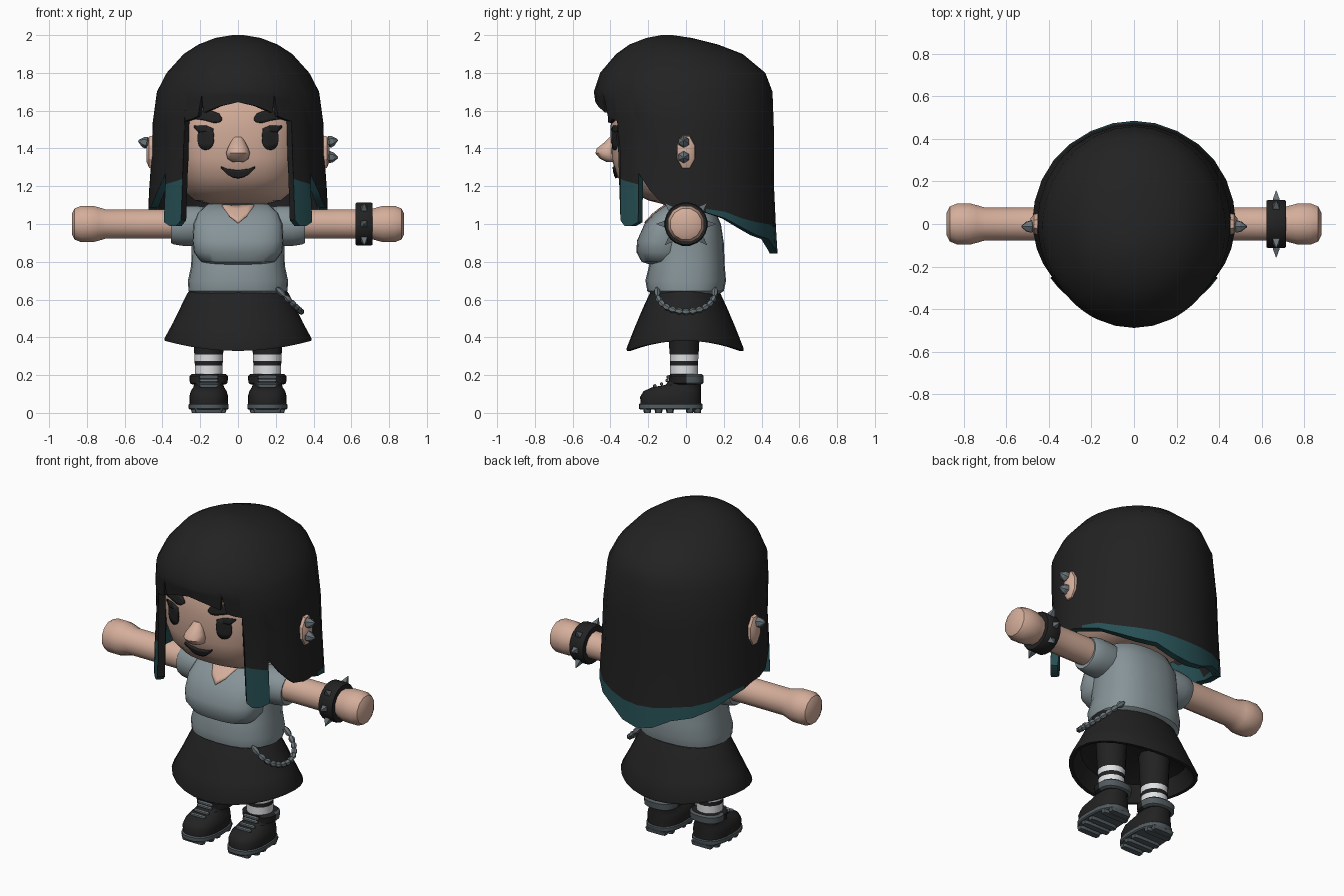
import bpy, bmesh, math
from mathutils import Vector
from mathutils.bvhtree import BVHTree

if "Cube" in bpy.data.objects:
    bpy.data.objects.remove(bpy.data.objects["Cube"])

def material(name, r, g, b):
    m = bpy.data.materials.new(name)
    m.diffuse_color = (r, g, b, 1)
    m.use_nodes = True
    m.node_tree.nodes["Principled BSDF"].inputs["Base Color"].default_value = m.diffuse_color
    return m

BLACK = material("black", .016, .016, .016)
SKIN = material("skin", .66, .42, .325)
SHIRT = material("shirt_grey", .24, .295, .315)
TEAL = material("teal", .02, .08, .09)
METAL = material("metal", .14, .17, .185)
SOLE = material("sole_grey", .085, .105, .115)
WHITE = material("sock_white", .75, .76, .78)

def build(name, verts, faces, mats, index=None, angle=40):
    me = bpy.data.meshes.new(name)
    me.from_pydata([tuple(v) for v in verts], [], faces)
    for m in mats:
        me.materials.append(m)
    if index:
        me.polygons.foreach_set("material_index", index)
    bm = bmesh.new()
    bm.from_mesh(me)
    bmesh.ops.recalc_face_normals(bm, faces=bm.faces)
    bm.to_mesh(me)
    bm.free()
    ob = bpy.data.objects.new(name, me)
    bpy.context.collection.objects.link(ob)
    bpy.ops.object.select_all(action='DESELECT')
    ob.select_set(True)
    bpy.context.view_layer.objects.active = ob
    if angle:
        bpy.ops.object.shade_smooth_by_angle(angle=math.radians(angle))
    return ob

def skin_rings(name, rings, mats, bands=None, angle=40):
    """Bridge equal rings of points and cap both ends."""
    n = len(rings[0])
    verts = [p for r in rings for p in r]
    faces, index = [], []
    for i in range(len(rings) - 1):
        for j in range(n):
            k = (j + 1) % n
            faces.append((i * n + j, i * n + k, (i + 1) * n + k, (i + 1) * n + j))
            index.append(bands[i] if bands else 0)
    faces += [tuple(range(n))[::-1], tuple(range(len(verts) - n, len(verts)))]
    index += [index[0], index[-1]]
    return build(name, verts, faces, mats, index, angle)

def loft(name, sections, mats, e=2.0, n=24, x=0):
    """Stack superellipse sections given as (z, half width, front y, back y)."""
    def sp(c):
        return math.copysign(abs(c) ** (2 / e), c)
    turn = [math.tau * j / n for j in range(n)]
    return skin_rings(name, [[(x + hw * sp(math.sin(a)), (yf + yb) / 2 - (yb - yf) / 2 * sp(math.cos(a)), z)
                              for a in turn] for z, hw, yf, yb in sections], mats)

def revolve(name, profile, base, direction, mats, n=16, bands=None, angle=40):
    """Turn a profile of (distance, radius) around an axis."""
    q = Vector(direction).to_track_quat('Z', 'Y')
    turn = [math.tau * (j + .5) / n for j in range(n)]
    rings = [[Vector(base) + q @ Vector((r * math.cos(a), r * math.sin(a), d)) for a in turn] for d, r in profile]
    return skin_rings(name, rings, mats, bands, angle)

def table(rows, t):
    """Interpolate rows keyed on a rising first column."""
    for a, b in zip(rows, rows[1:]):
        if t <= b[0]:
            f = max(0, (t - a[0]) / (b[0] - a[0]))
            return [p + (q - p) * f for p, q in zip(a[1:], b[1:])]
    return rows[-1][1:]

def decal(name, target, cols, mat, thick=.009, rows=4):
    """Thin plate hugging the front of a part; columns are (x, top z, bottom z)."""
    tree = BVHTree.FromPolygons([v.co for v in target.data.vertices],
                                [tuple(p.vertices) for p in target.data.polygons])
    verts, m = [], rows + 1
    for x, zt, zb in cols:
        for i in range(m):
            z = zt + (zb - zt) * i / rows
            hit = tree.ray_cast(Vector((x, -2, z)), Vector((0, 1, 0)))[0]
            verts.append((x, (hit.y if hit else -.1) - .003, z))
    faces = [(c * m + r, c * m + r + 1, c * m + m + r + 1, c * m + m + r)
             for c in range(len(cols) - 1) for r in range(rows)]
    mod = build(name, verts, faces, [mat]).modifiers.new("thickness", 'SOLIDIFY')
    mod.thickness, mod.offset = thick, 0

# Head, nose and neck
head = loft("head", [(1.105, .15, -.12, .2), (1.125, .23, -.2, .25), (1.17, .285, -.29, .3),
                     (1.25, .325, -.365, .33), (1.35, .355, -.395, .35), (1.5, .37, -.4, .36),
                     (1.65, .37, -.39, .36), (1.8, .28, -.3, .28), (1.88, .12, -.15, .12)], [SKIN], e=2.6, n=36)
loft("nose", [(1.328, .03, -.42, -.36), (1.345, .055, -.455, -.36), (1.375, .063, -.48, -.36),
              (1.4, .055, -.472, -.36), (1.43, .04, -.435, -.36), (1.46, .025, -.405, -.36)], [SKIN], n=12)
revolve("neck", [(0, .1), (.2, .1)], (0, 0, .97), (0, 0, 1), [SKIN])

# Eyes, lashes, brows and lips
for s in (-1, 1):
    eye = [(math.sin(math.radians(a)), .063 * abs(math.cos(math.radians(a))) ** .8) for a in range(-90, 91, 15)]
    decal("eye", head, [(s * .17 + .043 * u, 1.456 + h, 1.455 - h) for u, h in eye], BLACK)
    decal("eyelash", head, [(s * .13, 1.505, 1.495), (s * .17, 1.522, 1.49),
                            (s * .205, 1.522, 1.485), (s * .232, 1.52, 1.512)], BLACK)
    decal("eyebrow", head, [(s * .085, 1.562, 1.548), (s * .1, 1.585, 1.537), (s * .13, 1.597, 1.535),
                            (s * .17, 1.6, 1.547), (s * .22, 1.59, 1.555), (s * .26, 1.57, 1.56)], BLACK, .035)
decal("lips", head, [(-.09, 1.305, 1.298), (-.06, 1.292, 1.268), (-.03, 1.288, 1.25), (0, 1.284, 1.245),
                     (.03, 1.288, 1.25), (.06, 1.292, 1.268), (.09, 1.305, 1.298)], BLACK, .02)

# Hair: shell with fringe, two front locks and a long back with coloured tips
SHAPE = [(.84, -.45, .485, .48), (1.0, -.45, .475, .48), (1.2, -.45, .465, .47), (1.4, -.45, .465, .455),
         (1.58, -.47, .47, .452), (1.7, -.488, .458, .43), (1.8, -.455, .42, .378), (1.9, -.37, .3, .288),
         (1.95, -.3, .17, .21), (1.985, -.21, .03, .12), (2.0, -.13, -.07, .03)]
# Hem as angle from the front, bottom z, start of the tips
HEM = [(0, 1.645, 1.66), (12, 1.625, 1.64), (24, 1.59, 1.61), (26.5, 1.685, 1.69), (28, 1.57, 1.59),
       (33, 1.555, 1.57), (38.6, 1.545, 1.56), (39, 1.02, 1.24), (43, .99, 1.23), (49, .99, 1.22),
       (55, 1.01, 1.21), (55.4, 1.27, 1.4), (65, 1.17, 1.3), (74, 1.1, 1.24), (84, 1.085, 1.23),
       (93, 1.085, 1.2), (102, 1.06, 1.08), (115, 1.03, 1.065), (128, .98, 1.03), (141, .94, 1.01),
       (155, .92, 1.0), (168, .865, .985), (180, .845, .98)]
columns = [(-a, b, t) for a, b, t in HEM[:0:-1]] + HEM[:-1]

def hair_point(a, z, k=1):
    f, b, w = table(SHAPE, z)
    a = math.radians(a)
    return (k * w * math.sin(a), (f + b) / 2 - k * (b - f) / 2 * math.cos(a), z)

def drop(b, t):
    return [1.7, 1.7 + (t - 1.7) / 3, 1.7 + (t - 1.7) * 2 / 3, t, b]

rows = [[hair_point(a, z) for a, b, t in columns] for z in (2.0, 1.985, 1.95, 1.9, 1.85, 1.8, 1.75)]
rows += [[hair_point(a, drop(b, t)[i]) for a, b, t in columns] for i in range(5)]
rows += [[hair_point(a, drop(b, t)[i], .91) for a, b, t in columns] for i in (4, 3, 2, 1, 0)]
n = len(columns)
faces, index = [tuple(range(n))], [0]
for i in range(len(rows) - 1):
    for j in range(n):
        k = (j + 1) % n
        mid = min(abs(columns[j][0]), abs(columns[k][0]))
        tip = 38.9 < mid < 54.9 or mid > 100
        faces.append((i * n + j, i * n + k, (i + 1) * n + k, (i + 1) * n + j))
        index.append(int((i == 10 and tip) or (i in (11, 12) and mid > 38.9)))
build("hair", [p for r in rows for p in r], faces, [BLACK, TEAL], index, 35)

# Ears and ear studs
for s in (-1, 1):
    ear = revolve("ear", [(-.05, .04), (0, .055), (.03, .05), (.045, .03)], (s * .44, 0, 1.38), (s, 0, 0), [SKIN], n=8)
    for v in ear.data.vertices:
        v.co.z = 1.38 + (v.co.z - 1.38) * 1.8
    for z in ((1.43, 1.355) if s > 0 else (1.425,)):
        revolve("ear_stud", [(0, .012), (.02, .032), (.04, .026), (.065, .004)], (s * .465, -.012, z),
                (s, 0, .25 if z > 1.4 else -.05), [METAL], n=6, angle=0)

# Shirt body, bust and neckline
loft("shirt_body", [(.625, .235, -.17, .17), (.645, .262, -.205, .2), (.7, .265, -.215, .212),
                    (.78, .248, -.195, .205), (.9, .245, -.18, .2), (1.0, .24, -.16, .185),
                    (1.08, .2, -.12, .15), (1.115, .11, -.07, .1)], [SHIRT], e=2.4)
bust = loft("shirt_bust", [(.785, .14, -.19, 0), (.8, .195, -.235, 0), (.85, .233, -.262, 0), (.91, .24, -.26, 0),
                           (1.0, .235, -.22, 0), (1.06, .21, -.165, 0), (1.105, .16, -.1, 0)], [SHIRT], e=2.6, n=32)
decal("neckline", bust, [(-.085, 1.1, 1.095), (-.045, 1.1, 1.04), (0, 1.1, 1.005),
                         (.045, 1.1, 1.04), (.085, 1.1, 1.095)], SKIN)

# Sleeves and arms with rounded fists
for s in (-1, 1):
    revolve("sleeve", [(.14, .095), (.22, .108), (.29, .108), (.34, .1), (.355, .092), (.35, .07)],
            (0, 0, .99), (s, 0, 0), [SHIRT])
    revolve("arm", [(.2, .08), (.5, .08), (.7, .08), (.74, .092), (.77, .1), (.83, .1), (.865, .085), (.88, .055)],
            (0, 0, 1), (s, 0, 0), [SKIN], n=12)

# Spiked wristband
revolve("wristband", [(.622, .085), (.622, .11), (.63, .115), (.705, .115), (.713, .11), (.713, .085)],
        (0, 0, 1), (1, 0, 0), [BLACK], n=20)
for deg in (0, 45, 135, 180, 225, 315):
    d = (0, math.cos(math.radians(deg)), math.sin(math.radians(deg)))
    revolve("wristband_spike", [(.105, .022), (.118, .022), (.158, .001)], (.668, 0, 1), d, [METAL], n=4, angle=0)

# Flared skirt with a wavy hem
skirt = []
for t, w, d in ((0, .25, .17), (.1, .268, .19), (.33, .3, .225), (.65, .343, .27), (.96, .39, .31),
                (1, .388, .308), (1, .368, .288), (.7, .32, .25), (.5, .12, .1)):
    turn = [math.tau * j / 28 for j in range(28)]
    skirt.append([(w * math.sin(a), -.005 - d * math.cos(a), .66 - (.305 + .027 * math.cos(2 * a)) * t) for a in turn])
skin_rings("skirt", skirt, [BLACK])

# Hip chain
path = []
for i in range(14):
    a = math.pi * i / 13
    h = abs(math.sin(a)) ** .75
    path.append(Vector((.205 + .13 * h, -.155 * math.cos(a), .66 - .125 * h)))
for p, q in zip(path, path[1:]):
    size = (q - p).length
    revolve("chain_link", [(-.003, .007), (size * .3, .017), (size * .7, .017), (size + .003, .007)],
            p, q - p, [METAL], n=6)

for s in (-1, 1):
    x = s * .155
    # Striped sock leg
    revolve("leg", [(.15, .075), (.205, .075), (.25, .075), (.275, .076), (.308, .077), (.335, .08), (.56, .09)],
            (x, -.01, 0), (0, 0, 1), [BLACK, WHITE], bands=[0, 1, 0, 1, 0, 0])
    # Boot upper, sole, cuff, laces and treads
    loft("boot", [(.04, .1, -.24, .08), (.085, .103, -.243, .08), (.115, .095, -.225, .08), (.135, .082, -.18, .08),
                  (.148, .078, -.11, .08), (.17, .08, -.09, .08), (.2, .083, -.09, .082)], [BLACK], e=2.5, x=x)
    loft("sole", [(.018, .1, -.243, .083), (.024, .106, -.25, .088), (.045, .106, -.25, .088),
                  (.05, .1, -.243, .083)], [SOLE], e=2.5, x=x)
    cuff = loft("boot_cuff", [(.15, .085, -.07, .08), (.158, .1, -.085, .092), (.195, .102, -.09, .094),
                              (.205, .09, -.08, .085)], [BLACK, SOLE], e=2.5, x=x)
    for p in cuff.data.polygons:
        p.material_index = int(p.center.y > .012 and p.normal.z < .9)
    for y, z in ((-.165, .143), (-.13, .153), (-.1, .172), (-.094, .19)):
        revolve("lace", [(-.05, .006), (-.04, .01), (.04, .01), (.05, .006)], (x, y, z), (1, 0, 0), [METAL], n=6)
    for y, w in ((-.205, .075), (-.145, .095), (-.085, .095), (.02, .09), (.06, .07)):
        loft("sole_tread", [(0, w - .006, y - .018, y + .018), (.022, w, y - .022, y + .022)], [SOLE], e=5, n=16, x=x)
